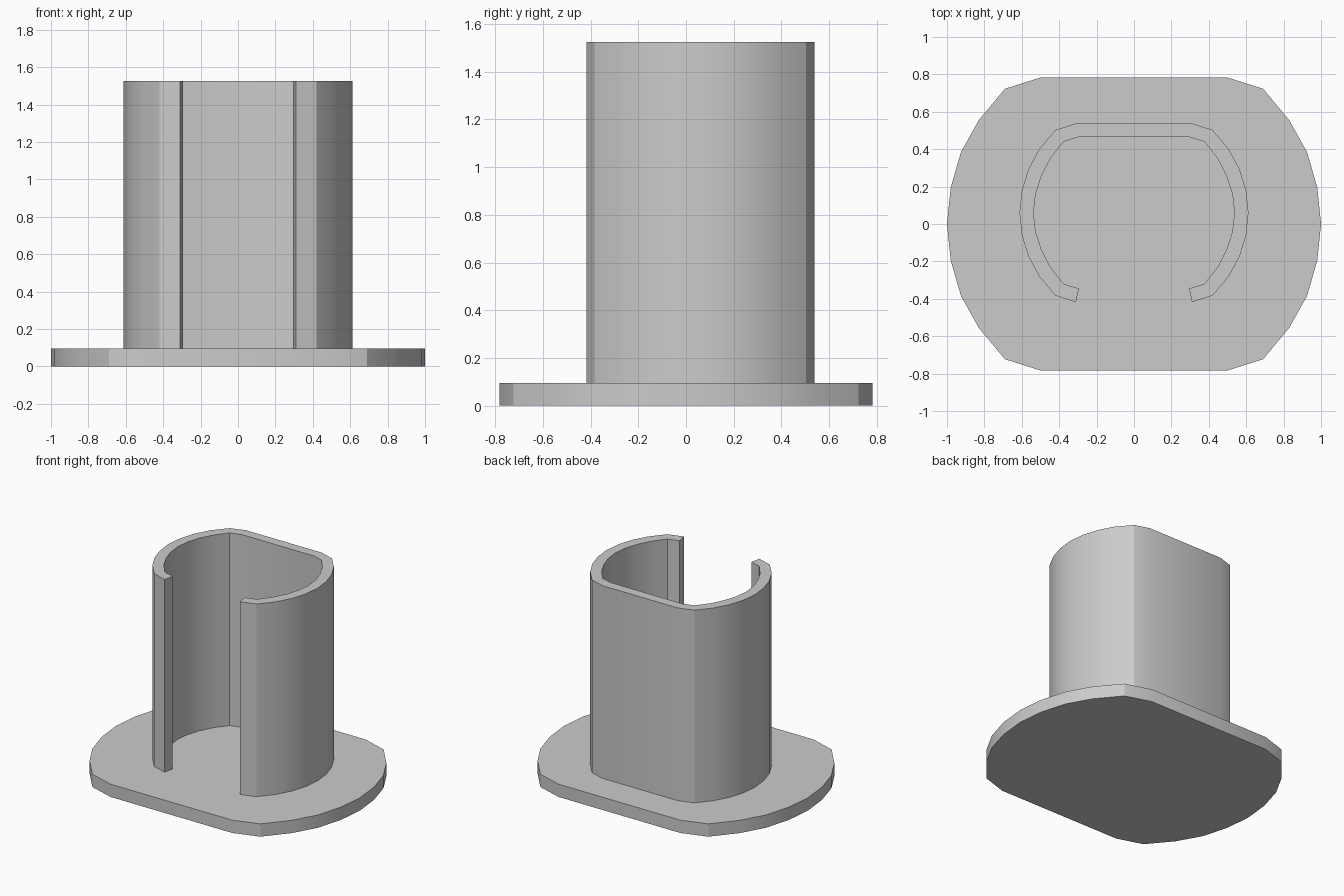
import bpy, bmesh
from math import radians

cube = bpy.data.objects.get("Cube")
if cube:
    bpy.data.objects.remove(cube, do_unlink=True)

grey = bpy.data.materials.new("plain grey")
grey.use_nodes = True
colour = (0.6, 0.6, 0.6, 1)
grey.diffuse_color = colour
grey.node_tree.nodes["Principled BSDF"].inputs["Base Color"].default_value = colour


def mirror_x(points):
    """Continue a right-hand outline around the left side."""
    return points + [(-x, y) for x, y in reversed(points)]


def mirror_y(points, centre):
    """Continue a back quarter, ending on the centre line, to the front."""
    return points + [(x, 2 * centre - y) for x, y in reversed(points[:-1])]


def extrude(name, outline, bottom, top):
    bm = bmesh.new()
    face = bm.faces.new([bm.verts.new((x, y, bottom)) for x, y in outline])
    moved = bmesh.ops.extrude_face_region(bm, geom=[face])["geom"]
    verts = [v for v in moved if isinstance(v, bmesh.types.BMVert)]
    bmesh.ops.translate(bm, verts=verts, vec=(0, 0, top - bottom))
    bmesh.ops.recalc_face_normals(bm, faces=bm.faces[:])
    mesh = bpy.data.meshes.new(name)
    bm.to_mesh(mesh)
    bm.free()
    mesh.materials.append(grey)
    obj = bpy.data.objects.new(name, mesh)
    bpy.context.collection.objects.link(obj)
    bpy.ops.object.select_all(action='DESELECT')
    obj.select_set(True)
    bpy.context.view_layer.objects.active = obj
    bpy.ops.object.shade_smooth_by_angle(angle=radians(30))
    return obj


# Flat-sided oval base plate
base = [(0.5, 0.783), (0.69, 0.723), (0.83, 0.555), (0.925, 0.385), (0.98, 0.195), (1, 0)]
extrude("base_plate", mirror_x(mirror_y(base, 0)), 0, 0.095)

# Thin wall, flat at the back and open at the front
outer = [(0.31, 0.538), (0.42, 0.503), (0.507, 0.4), (0.565, 0.292), (0.6, 0.178), (0.612, 0.06)]
inner = [(0.295, 0.465), (0.377, 0.44), (0.447, 0.35), (0.495, 0.256), (0.526, 0.16), (0.537, 0.06)]
outer = mirror_y(outer, 0.06)
inner = mirror_y(inner, 0.06)
loop = mirror_x(outer[::-1])
inside = mirror_x(inner[::-1])
extrude("holder_wall", loop + inside[::-1], 0.095, 1.525)
